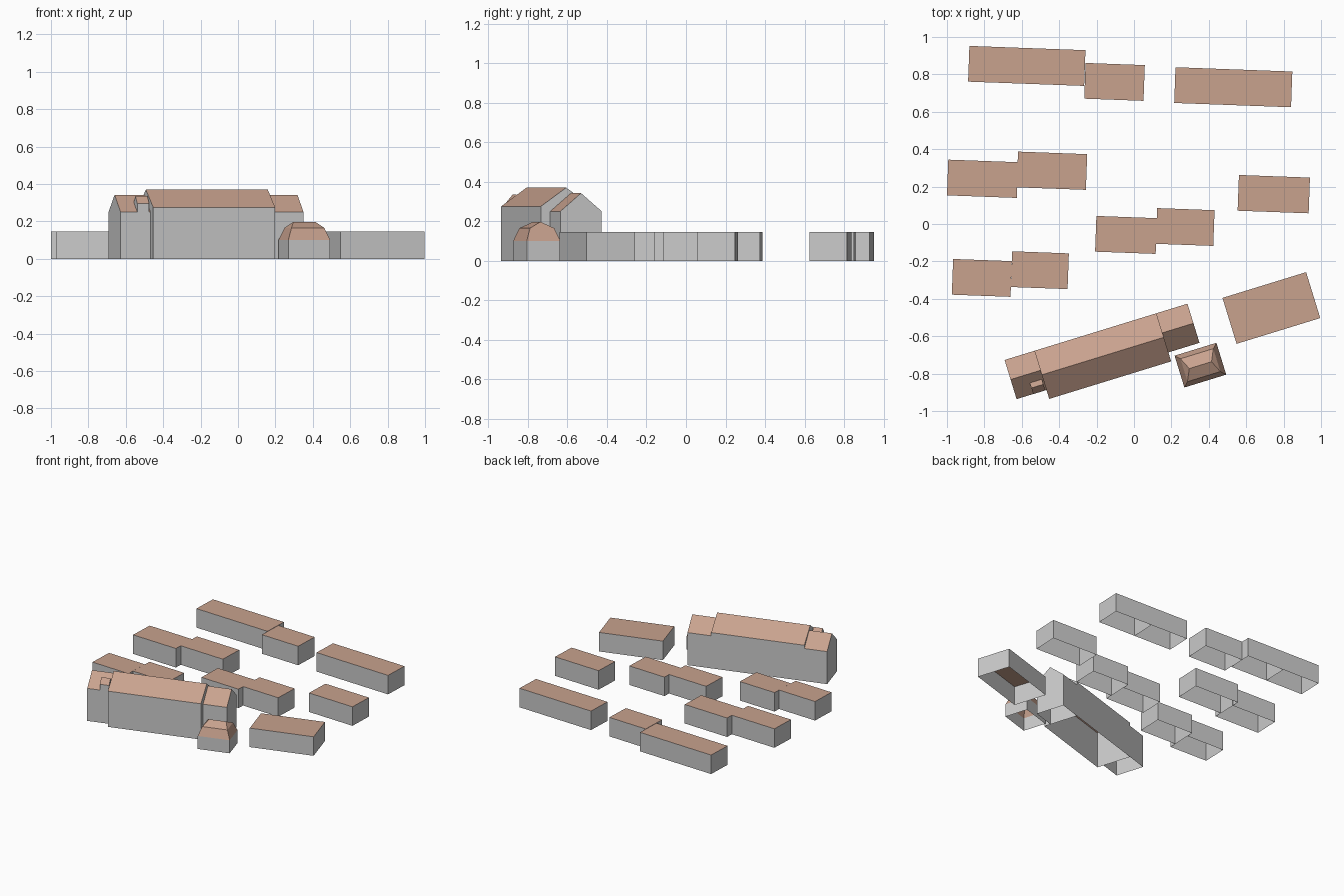
import bpy
from math import radians

if "Cube" in bpy.data.objects:
    bpy.data.objects.remove(bpy.data.objects["Cube"])

roof_mat = bpy.data.materials.new("roof_tile")
roof_mat.diffuse_color = (0.58, 0.36, 0.27, 1)
roof_mat.use_nodes = True
roof_mat.node_tree.nodes["Principled BSDF"].inputs["Base Color"].default_value = roof_mat.diffuse_color


def shell(name, corner, deg, verts, walls, roofs):
    """Open-bottomed building: grey walls, tiled roof, local origin at the back-left corner."""
    mesh = bpy.data.meshes.new(name)
    mesh.from_pydata(verts, [], walls + roofs)
    mesh.materials.append(None)
    mesh.materials.append(roof_mat)
    for i, poly in enumerate(mesh.polygons):
        poly.material_index = int(i >= len(walls))
    obj = bpy.data.objects.new(name, mesh)
    obj.location = (corner[0], corner[1], 0)
    obj.rotation_euler.z = radians(deg)
    bpy.context.collection.objects.link(obj)
    return obj


def ring(x0, x1, y0, y1, z):
    return [(x0, y0, z), (x1, y0, z), (x1, y1, z), (x0, y1, z)]


def sides(base):
    """Four quads joining the ring at index base to the next ring."""
    return [(base + i, base + (i + 1) % 4, base + 4 + (i + 1) % 4, base + 4 + i) for i in range(4)]


def flat_house(name, corner, deg, length, width, height=0.146, units=1):
    step = length / units
    verts, walls, roofs = [], [], []
    for u in range(units):
        b = len(verts)
        x0, x1 = u * step, (u + 1) * step
        verts += ring(x0, x1, -width, 0, 0) + ring(x0, x1, -width, 0, height)
        walls += sides(b)
        roofs.append((b + 4, b + 5, b + 6, b + 7))
    shell(name, corner, deg, verts, walls, roofs)


def gabled(name, x0, x1, y0, y1, eaves, ridge, base=0):
    """Gabled volume in the church's own frame."""
    ym = (y0 + y1) / 2
    verts = ring(x0, x1, y0, y1, base) + ring(x0, x1, y0, y1, eaves) + [(x0, ym, ridge), (x1, ym, ridge)]
    walls = [(0, 1, 5, 4), (2, 3, 7, 6), (1, 2, 6, 9, 5), (3, 0, 4, 8, 7)]
    roofs = [(4, 5, 9, 8), (6, 7, 8, 9)]
    shell(name, (-0.692, -0.727), 17.1, verts, walls, roofs)


# Terraced houses: back-left corner, length, number of units
terraces = [
    ("north_terrace_west", (-0.88, 0.952), 0.621, 2),
    ("north_terrace_end", (-0.259, 0.861), 0.317, 1),
    ("north_terrace_east", (0.222, 0.838), 0.625, 2),
    ("middle_west_house_a", (-0.993, 0.344), 0.374, 1),
    ("middle_west_house_b", (-0.62, 0.387), 0.370, 1),
    ("east_house", (0.561, 0.262), 0.380, 1),
    ("centre_house_a", (-0.201, 0.043), 0.324, 1),
    ("centre_house_b", (0.124, 0.085), 0.307, 1),
    ("south_west_house_a", (-0.967, -0.187), 0.314, 1),
    ("south_west_house_b", (-0.651, -0.146), 0.303, 1),
]
for name, corner, length, units in terraces:
    flat_house(name, corner, -2.1, length, 0.191, units=units)

# Broad flat hall beside the church
flat_house("hall", (0.473, -0.395), 17.1, 0.468, 0.257)

# Church: west end, nave, east end, small gabled dormer
gabled("church_west_end", 0, 0.167, -0.219, 0, 0.25, 0.342)
gabled("church_nave", 0.167, 0.849, -0.269, 0, 0.275, 0.37)
gabled("church_east_end", 0.849, 1.023, -0.219, 0, 0.25, 0.342)
gabled("church_dormer", 0.093, 0.16, -0.2195, -0.151, 0.295, 0.335, base=0.25)

# Vestry with steep lower roof and hipped top
L, W, d = 0.234, 0.178, 0.025
verts = ring(0, L, -W, 0, 0) + ring(0, L, -W, 0, 0.1) + ring(d, L - d, d - W, -d, 0.165)
verts += [(L / 2 - 0.062, -W / 2, 0.197), (L / 2 + 0.062, -W / 2, 0.197)]
hip = [(8, 9, 13, 12), (9, 10, 13), (10, 11, 12, 13), (11, 8, 12)]
shell("vestry", (0.217, -0.704), 17.1, verts, sides(0), sides(4) + hip)
